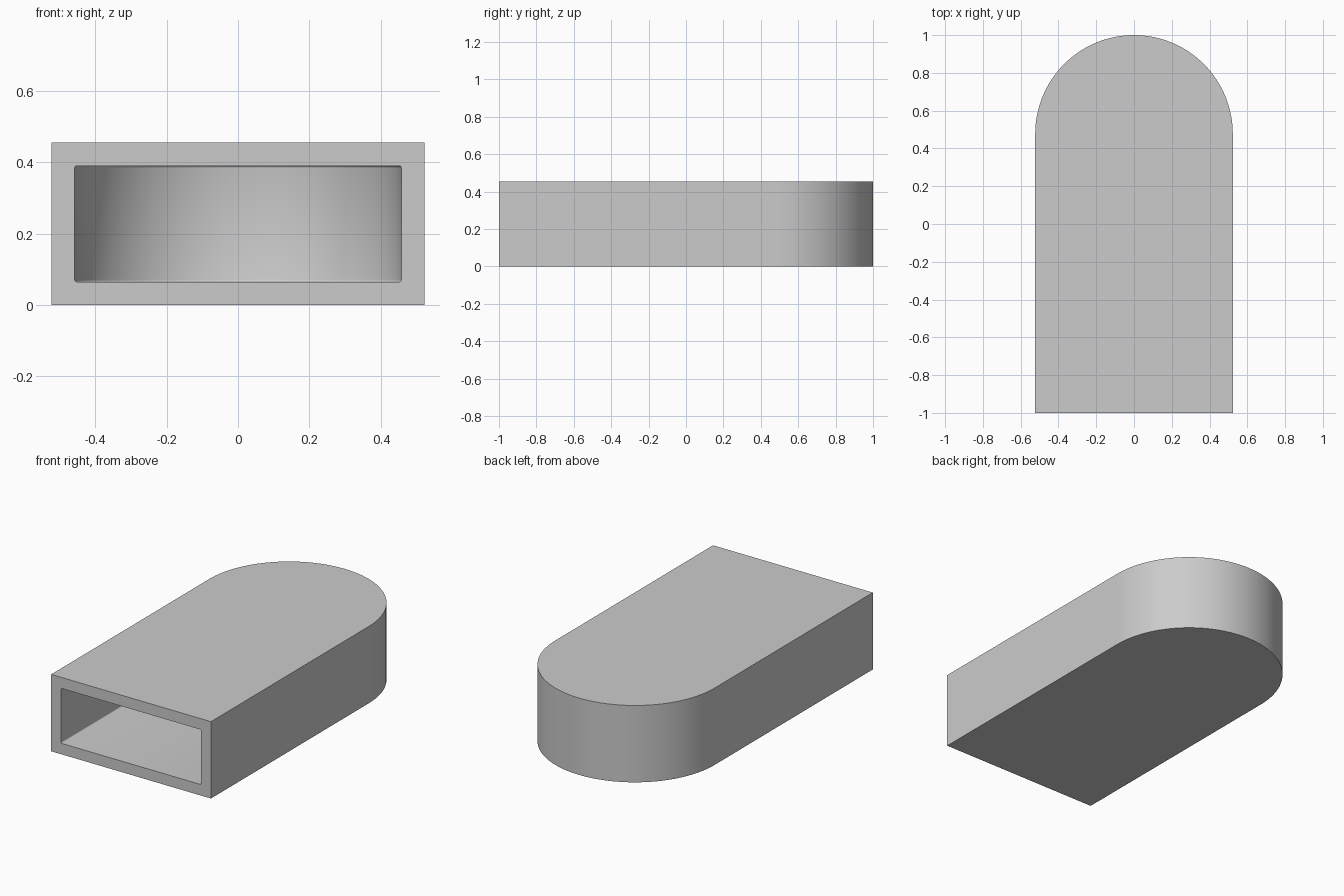
import bpy, bmesh, math

if "Cube" in bpy.data.objects:
    bpy.data.objects.remove(bpy.data.objects["Cube"], do_unlink=True)

HALF_WIDTH = 0.523
HEIGHT = 0.455
WALL = 0.065
ARC_CENTRE = 1 - HALF_WIDTH
ARC_STEPS = 64

grey = bpy.data.materials.new("plain grey")
grey.use_nodes = True
colour = (0.6, 0.6, 0.6, 1)
grey.diffuse_color = colour
grey.node_tree.nodes["Principled BSDF"].inputs["Base Color"].default_value = colour


def round_ended_block(name, radius, front, bottom, top):
    """Block with a square front and a half-round back."""
    outline = [(-radius, front), (radius, front)]
    for i in range(ARC_STEPS + 1):
        a = math.pi * i / ARC_STEPS
        outline.append((radius * math.cos(a), ARC_CENTRE + radius * math.sin(a)))
    bm = bmesh.new()
    base = bm.faces.new([bm.verts.new((x, y, bottom)) for x, y in outline])
    ext = bmesh.ops.extrude_face_region(bm, geom=[base])
    verts = [g for g in ext["geom"] if isinstance(g, bmesh.types.BMVert)]
    bmesh.ops.translate(bm, verts=verts, vec=(0, 0, top - bottom))
    bmesh.ops.recalc_face_normals(bm, faces=bm.faces)
    mesh = bpy.data.meshes.new(name)
    bm.to_mesh(mesh)
    bm.free()
    mesh.materials.append(grey)
    obj = bpy.data.objects.new(name, mesh)
    bpy.context.collection.objects.link(obj)
    return obj


# Outer shell and the cavity that opens at the front
shell = round_ended_block("sleeve_shell", HALF_WIDTH, -1, 0, HEIGHT)
cavity = round_ended_block("cavity_cutter", HALF_WIDTH - WALL, -1.1, WALL, HEIGHT - WALL)
cavity.hide_render = True

# Slightly softened cavity corners
soften = cavity.modifiers.new("soft corners", "BEVEL")
soften.width = 0.006
soften.segments = 3
soften.limit_method = "ANGLE"
soften.angle_limit = math.radians(40)

cut = shell.modifiers.new("hollow", "BOOLEAN")
cut.operation = "DIFFERENCE"
cut.solver = "EXACT"
cut.object = cavity

bpy.ops.object.select_all(action="DESELECT")
shell.select_set(True)
bpy.context.view_layer.objects.active = shell
bpy.ops.object.modifier_apply(modifier=cut.name)
bpy.data.objects.remove(cavity, do_unlink=True)

# Smooth round end, crisp rims
bpy.ops.object.shade_smooth_by_angle(angle=math.radians(35))
